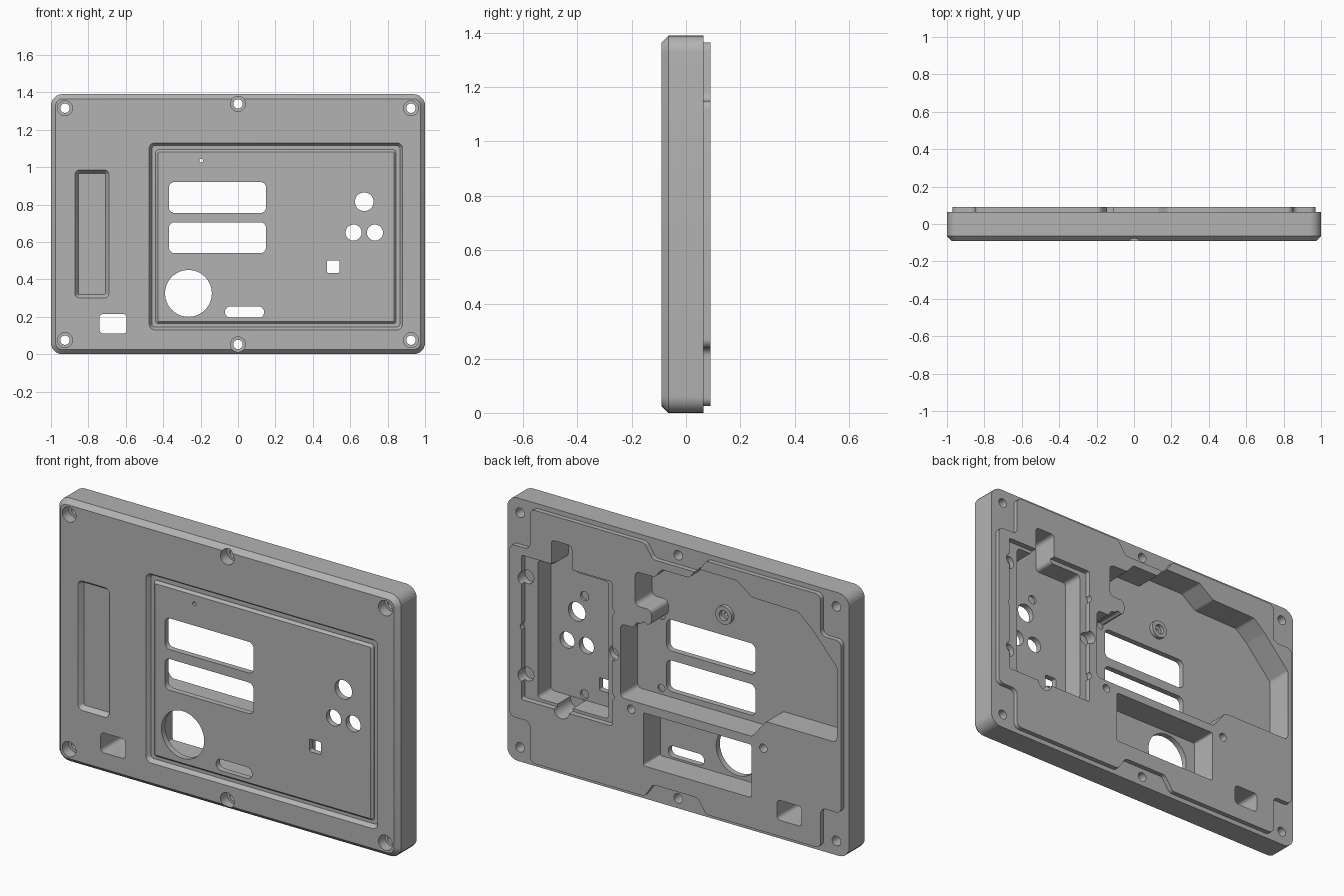
import bpy, bmesh, math
from mathutils import Vector

cube = bpy.data.objects.get("Cube")
if cube:
    bpy.data.objects.remove(cube)

BACK, LIP, FRONT, FLOOR = 0.065, 0.09, -0.09, -0.052
HEIGHT = 1.39

grey = bpy.data.materials.new("plain grey")
grey.use_nodes = True
grey.diffuse_color = (0.45, 0.45, 0.45, 1)
grey.node_tree.nodes["Principled BSDF"].inputs["Base Color"].default_value = (0.45, 0.45, 0.45, 1)


# ---- outlines in the x-z plane ----
def rounded(points, radius, steps=5):
    """Round every corner of a polygon."""
    pts = [Vector(p) for p in points]
    out = []
    for i, p in enumerate(pts):
        to_a, to_b = pts[i - 1] - p, pts[(i + 1) % len(pts)] - p
        half = to_a.angle(to_b) / 2
        cut = min(radius / math.tan(half), to_a.length * 0.48, to_b.length * 0.48)
        a, b = p + to_a.normalized() * cut, p + to_b.normalized() * cut
        bisector = (to_a.normalized() + to_b.normalized()).normalized()
        centre = p + bisector * (cut / math.cos(half))
        r = cut * math.tan(half)
        for k in range(steps + 1):
            mix = a.lerp(b, k / steps) - centre
            out.append(centre + mix.normalized() * r)
    return out


def rect(x0, x1, z0, z1, radius=0.02, inset=0.0):
    i = inset
    return rounded([(x0 + i, z0 + i), (x1 - i, z0 + i), (x1 - i, z1 - i), (x0 + i, z1 - i)],
                   max(radius - i, 0.005))


def circle(x, z, r, n=32):
    return [Vector((x + r * math.cos(2 * math.pi * k / n),
                    z + r * math.sin(2 * math.pi * k / n))) for k in range(n)]


# ---- solids and booleans ----
def loft(name, *sections):
    """Closed solid through (y, outline) sections of equal point count."""
    bm = bmesh.new()
    rings = [[bm.verts.new((p.x, y, p.y)) for p in outline] for y, outline in sections]
    n = len(rings[0])
    for a, b in zip(rings, rings[1:]):
        for k in range(n):
            bm.faces.new((a[k], a[(k + 1) % n], b[(k + 1) % n], b[k]))
    bm.faces.new(rings[0])
    bm.faces.new(rings[-1])
    bmesh.ops.recalc_face_normals(bm, faces=bm.faces)
    mesh = bpy.data.meshes.new(name)
    bm.to_mesh(mesh)
    bm.free()
    obj = bpy.data.objects.new(name, mesh)
    bpy.context.collection.objects.link(obj)
    mesh.materials.append(grey)
    return obj


def prism(name, outline, y0, y1):
    return loft(name, (y0, outline), (y1, outline))


def combine(target, tool, operation):
    tool.hide_render = True
    mod = target.modifiers.new(tool.name, "BOOLEAN")
    mod.operation, mod.object, mod.solver = operation, tool, "EXACT"
    bpy.context.view_layer.objects.active = target
    bpy.ops.object.modifier_apply(modifier=mod.name)
    bpy.data.objects.remove(tool)


def cut(outline, y0, y1):
    combine(panel, prism("cutter", outline, y0, y1), "DIFFERENCE")


def pocket(outline, depth_y=FLOOR):
    cut(outline, depth_y, 0.2)


def through(outline):
    cut(outline, -0.2, 0.2)


# ---- main plate with chamfered front edge ----
body = (-1, 1, 0, HEIGHT, 0.06)
panel = loft("front_panel", (FRONT, rect(*body, 0.025)), (FRONT + 0.025, rect(*body)), (BACK, rect(*body)))

# ---- raised back lip, notched round the screws ----
top = [(0.97, 1.15), (0.85, 1.15), (0.85, 1.365), (0.18, 1.365), (0.13, 1.29)]
top += [(-x, z) for x, z in reversed(top)]
lip = top + [(x, HEIGHT - z) for x, z in reversed(top)]
combine(panel, prism("back_lip", rounded(lip, 0.03), 0.02, LIP), "UNION")

# ---- front: frame channel around a slightly sunken inner panel ----
frame = (-0.475, 0.88, 0.13, 1.13, 0.03)
inner = (-0.44, 0.845, 0.163, 1.093, 0.015)
channel = loft("channel_cutter", (-0.2, rect(*frame)), (FRONT, rect(*frame)),
               (-0.068, rect(*frame, 0.015)))
plateau = loft("plateau", (-0.083, rect(*inner, 0.012)), (-0.07, rect(*inner)), (-0.06, rect(*inner)))
combine(channel, plateau, "DIFFERENCE")
combine(panel, channel, "DIFFERENCE")

# ---- front: label recess ----
label = (-0.872, -0.69, 0.3, 0.985, 0.025)
combine(panel, loft("label_cutter", (-0.2, rect(*label)), (FRONT, rect(*label)),
                    (-0.065, rect(*label, 0.018))), "DIFFERENCE")

# ---- back: display pocket ----
display = [(0.32, 0.9), (0.32, 0.51), (-0.45, 0.51), (-0.53, 0.61), (-0.945, 0.61),
           (-0.945, 1.01), (-0.79, 1.18), (-0.72, 1.24), (-0.45, 1.245), (-0.36, 1.31),
           (-0.13, 1.31), (-0.08, 1.25), (0.08, 1.25), (0.12, 1.2), (0.234, 1.2), (0.234, 1.02),
           (0.14, 1.02), (0.14, 0.94), (0.23, 0.93), (0.24, 0.9)]
pocket(rounded(display, 0.025))

# ---- back: speaker pocket ----
pocket(rect(-0.445, 0.187, 0.185, 0.465, 0.01))

# ---- back: button board pocket with shelf, cable notch and screw scallops ----
pocket(rect(0.37, 0.9, 0.345, 1.108, 0.01), 0.06)
board = [(0.41, 0.36), (0.825, 0.36), (0.825, 1.09), (0.725, 1.09), (0.725, 1.235),
         (0.605, 1.235), (0.605, 1.085), (0.41, 1.085)]
pocket(rounded(board, 0.02))
pocket(circle(0.665, 0.35, 0.045), FLOOR + 0.002)
for x, z in [(0.884, 0.986), (0.884, 0.472), (0.369, 0.726)]:
    pocket(circle(x, z, 0.036), 0.03)
for x, z in [(0.885, 0.73), (0.38, 0.5), (0.38, 0.95)]:
    pocket(circle(x, z, 0.022), 0.06)

# ---- indicator boss on the display pocket floor ----
combine(panel, prism("indicator_boss", circle(-0.197, 1.035, 0.048), -0.06, -0.032), "UNION")
pocket(circle(-0.197, 1.035, 0.026), FLOOR)

# ---- openings through the face ----
for z0, z1 in [(0.755, 0.92), (0.54, 0.705)]:
    through(rect(-0.37, 0.15, z0, z1, 0.03))
through(circle(-0.265, 0.325, 0.125, 64))
through(rect(-0.07, 0.14, 0.195, 0.255, 0.029))
through(rect(0.475, 0.543, 0.435, 0.502, 0.008))
through(rect(-0.74, -0.595, 0.11, 0.215, 0.02))
for x, z, r in [(0.675, 0.815, 0.05), (0.618, 0.65, 0.043), (0.732, 0.65, 0.043), (-0.197, 1.035, 0.01)]:
    through(circle(x, z, r))

# ---- counterbored case screws ----
for x in (-0.925, 0, 0.925):
    edge = 0.052 if x == 0 else 0.075
    for z in (edge, HEIGHT - edge):
        through(circle(x, z, 0.025))
        cut(circle(x, z, 0.04), -0.2, -0.035)

# ---- blind screw holes on the back ----
for x, z in [(0.258, 0.465), (-0.515, 0.465)]:
    pocket(circle(x, z, 0.022, 20), 0.02)
for x, z in [(0.18, 0.925), (0.18, 0.543)]:
    pocket(circle(x, z, 0.02, 20), FLOOR - 0.008)
for z in (0.909, 0.39):
    pocket(circle(0.63, z, 0.024, 20), FLOOR - 0.012)

# ---- shading ----
bpy.ops.object.select_all(action="DESELECT")
panel.select_set(True)
bpy.context.view_layer.objects.active = panel
bpy.ops.object.shade_smooth_by_angle(angle=math.radians(30))
